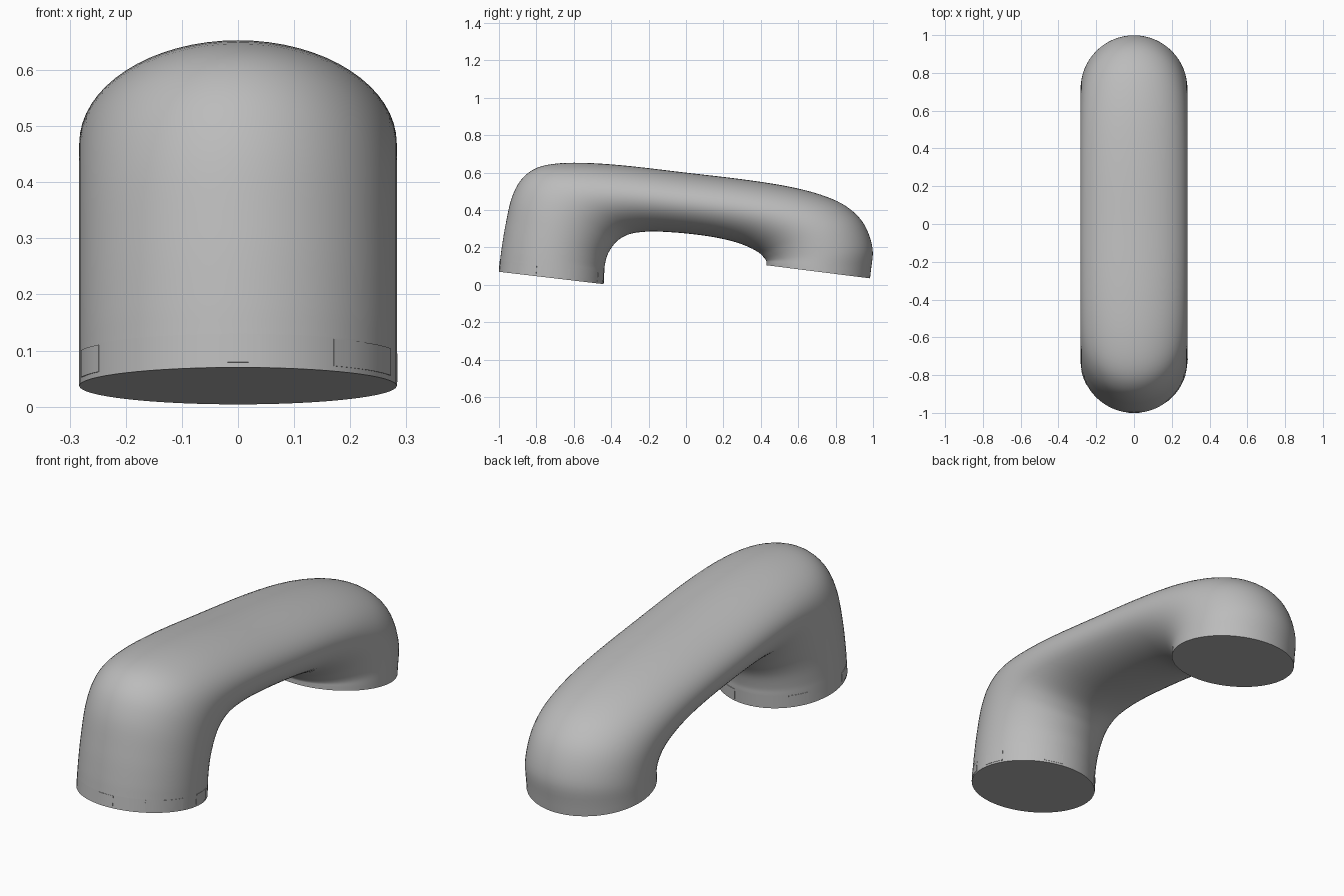
import bpy
import bmesh
from math import cos, sin, pi, radians
from mathutils import Vector

cube = bpy.data.objects.get("Cube")
if cube:
    bpy.data.objects.remove(cube, do_unlink=True)

HALF_WIDTH = 0.283
SIDES = 64
STEPS = 5

grey = bpy.data.materials.new("plain grey")
grey.use_nodes = True
GREY = (0.5, 0.5, 0.5, 1)
grey.diffuse_color = GREY
grey.node_tree.nodes["Principled BSDF"].inputs["Base Color"].default_value = GREY

# Side profile of the tube: outer (y, z) and inner (y, z) of each section
SECTIONS = [
    (-.994, .13, -.437, .065),
    (-.985, .2, -.435, .1),
    (-.965, .32, -.42, .16),
    (-.93, .47, -.39, .21),
    (-.87, .575, -.355, .245),
    (-.77, .635, -.3, .272),
    (-.6, .653, -.22, .284),
    (-.35, .64, -.12, .284),
    (0, .6, .02, .273),
    (.35, .558, .15, .255),
    (.6, .515, .26, .23),
    (.78, .46, .34, .2),
    (.89, .395, .39, .172),
    (.96, .31, .415, .148),
    (.998, .19, .428, .13),
    (.988, .07, .43, .118),
]
FRONT_END = Vector((-1, .07, -.44, .004))
BACK_END = Vector((.984, .035, .43, .105))


def smooth_path(points):
    """Catmull-Rom spline through the sections."""
    pts = [Vector(p) for p in points]
    pts = [2 * pts[0] - pts[1]] + pts + [2 * pts[-1] - pts[-2]]
    path = []
    for a, b, c, d in zip(pts, pts[1:], pts[2:], pts[3:]):
        for i in range(STEPS):
            t = i / STEPS
            path.append(0.5 * (2 * b + (c - a) * t
                               + (2 * a - 5 * b + 4 * c - d) * t ** 2
                               + (3 * b - a - 3 * c + d) * t ** 3))
    return path + [pts[-2]]


def on_section(section, angle, scale=1.0):
    """Point on the elliptical section; angle zero lies on the outer side."""
    outer = Vector((0, section[0], section[1]))
    inner = Vector((0, section[2], section[3]))
    across = Vector((HALF_WIDTH, 0, 0))
    return ((outer + inner) / 2
            + scale * (cos(angle) * (outer - inner) / 2 + sin(angle) * across))


def finish(name, bm):
    bmesh.ops.recalc_face_normals(bm, faces=bm.faces)
    mesh = bpy.data.meshes.new(name)
    bm.to_mesh(mesh)
    bm.free()
    mesh.materials.append(grey)
    obj = bpy.data.objects.new(name, mesh)
    bpy.context.collection.objects.link(obj)
    bpy.ops.object.select_all(action='DESELECT')
    obj.select_set(True)
    bpy.context.view_layer.objects.active = obj
    bpy.ops.object.shade_smooth_by_angle(angle=radians(35))
    return obj


def loft(name, sections):
    """Skin a closed tube through the sections."""
    bm = bmesh.new()
    rings = [[bm.verts.new(on_section(s, 2 * pi * i / SIDES)) for i in range(SIDES)]
             for s in sections]
    for low, high in zip(rings, rings[1:]):
        for i in range(SIDES):
            j = (i + 1) % SIDES
            bm.faces.new((low[i], low[j], high[j], high[i]))
    bm.faces.new(rings[0])
    bm.faces.new(rings[-1])
    return finish(name, bm)


def tab(name, base, top, middle, width):
    """Thin curved plate lying on a collar."""
    bm = bmesh.new()
    cuts = 6
    rows = []
    for i in range(cuts + 1):
        angle = radians(middle + width * (i / cuts - 0.5))
        rows.append([bm.verts.new(on_section(base.lerp(top, h), angle, s))
                     for h, s in ((.15, .99), (.15, 1.006), (.95, 1.006), (.95, .99))])
    for a, b in zip(rows, rows[1:]):
        for k in range(4):
            n = (k + 1) % 4
            bm.faces.new((a[k], a[n], b[n], b[k]))
    bm.faces.new(rows[0])
    bm.faces.new(rows[-1])
    return finish(name, bm)


# Curved tube
path = smooth_path(SECTIONS)
loft("bent_tube", path)

# Flush collars closing both open ends
loft("front_collar", [FRONT_END, path[0]])
loft("back_collar", [BACK_END, path[-1]])

# Small clip tabs around the front collar
for number, (middle, width) in enumerate(((0, 16), (55, 36), (100, 20), (160, 18),
                                          (230, 18), (290, 18))):
    tab(f"front_tab_{number + 1}", FRONT_END, path[0], middle, width)
